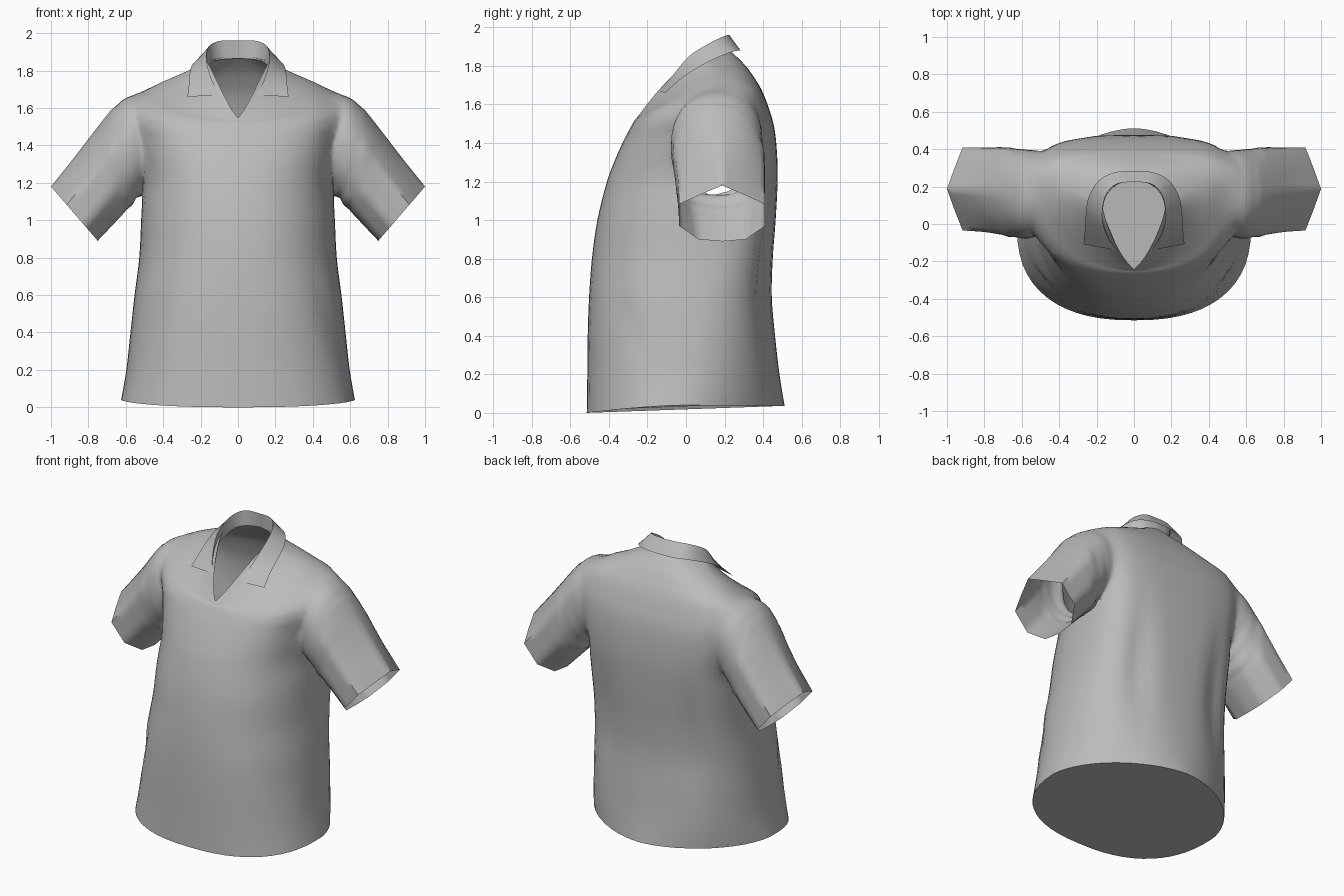
import bpy, bmesh, math
from mathutils import Vector

if "Cube" in bpy.data.objects:
    bpy.data.objects.remove(bpy.data.objects["Cube"])

cloth = bpy.data.materials.new("grey cloth")
cloth.use_nodes = True
GREY = (0.5, 0.5, 0.5, 1)
cloth.diffuse_color = GREY
cloth.node_tree.nodes["Principled BSDF"].inputs["Base Color"].default_value = GREY


def refine(rows, steps):
    """Smoothly fill in rows of numbers (Catmull-Rom)."""
    out = []
    last = len(rows) - 1
    for i in range(last):
        a, b, c, d = rows[max(i - 1, 0)], rows[i], rows[i + 1], rows[min(i + 2, last)]
        for k in range(steps):
            t = k / steps
            out.append([q + t * (r - p + t * (2 * p - 5 * q + 4 * r - s + t * (3 * (q - r) + s - p))) / 2
                        for p, q, r, s in zip(a, b, c, d)])
    return out + [list(rows[-1])]


def make_active(ob):
    bpy.ops.object.select_all(action='DESELECT')
    ob.select_set(True)
    bpy.context.view_layer.objects.active = ob


def shade(ob, angle):
    make_active(ob)
    bpy.ops.object.shade_smooth_by_angle(angle=math.radians(angle))


def loft(name, rings, solid=False, mirror=False):
    """Skin point rings into a capped solid, or point rows into an open sheet."""
    bm = bmesh.new()
    loops = [[bm.verts.new(p) for p in ring] for ring in rings]
    n = len(loops[0])
    for low, high in zip(loops, loops[1:]):
        for i in range(n if solid else n - 1):
            j = (i + 1) % n
            bm.faces.new((low[i], low[j], high[j], high[i]))
    if solid:
        bm.faces.new(loops[0][::-1])
        bm.faces.new(loops[-1])
    bmesh.ops.recalc_face_normals(bm, faces=bm.faces)
    mesh = bpy.data.meshes.new(name)
    bm.to_mesh(mesh)
    bm.free()
    mesh.materials.append(cloth)
    ob = bpy.data.objects.new(name, mesh)
    bpy.context.collection.objects.link(ob)
    if mirror:
        ob.modifiers.new("mirror", 'MIRROR')
    return ob


def spow(v, p):
    return math.copysign(abs(v) ** p, v)


def bump(v, centre, width):
    return math.exp(-((v - centre) / width) ** 2)


# Body: front y, front z, back y, back z, half width, side y, side z, front and back squareness
body_rows = [
    (-.515, 0, .512, .035, .625, -.02, .04, 2.4, 1.75),
    (-.512, .2, .485, .2, .597, 0, .2, 2.4, 2),
    (-.51, .4, .462, .4, .575, .02, .4, 2.4, 2.2),
    (-.503, .6, .445, .6, .553, .04, .6, 2.4, 2.4),
    (-.488, .8, .45, .8, .528, .07, .8, 2.3, 2.7),
    (-.46, 1, .465, 1, .518, .1, 1, 2.3, 3),
    (-.41, 1.2, .475, 1.2, .51, .14, 1.2, 2.3, 3.4),
    (-.365, 1.32, .472, 1.35, .53, .18, 1.34, 2.4, 3.4),
    (-.32, 1.42, .458, 1.48, .565, .2, 1.48, 2.4, 3.2),
    (-.285, 1.485, .43, 1.58, .59, .2, 1.58, 2.4, 3),
    (-.265, 1.52, .395, 1.67, .56, .2, 1.665, 2.2, 2.8),
    (-.25, 1.535, .36, 1.73, .45, .19, 1.72, 2, 2.5),
    (-.245, 1.545, .31, 1.8, .31, .16, 1.78, 1.7, 2.2),
    (-.24, 1.55, .235, 1.875, .165, .08, 1.845, 1.3, 2),
]


def body_ring(row, count=56):
    yf, zf, yb, zb, w, ys, zs, nf, nb = row
    ring = []
    for i in range(count):
        a = 2 * math.pi * i / count
        c, s = math.cos(a), math.sin(a)
        y_end, z_end, n = (yb, zb, nb) if s > 0 else (yf, zf, nf)
        h = abs(s) ** (2 / n)
        p = Vector((w * spow(c, 2 / n), ys + (y_end - ys) * h, zs + (z_end - zs) * h ** 1.5))
        # Soft drape folds down the back and slanting over the hips
        if s > 0:
            p.y -= .03 * bump(abs(p.x), .3, .07) * bump(p.z, .75, .4)
        else:
            p.y += .02 * bump(abs(p.x) + .33 * p.z, .64, .035) * bump(p.z, .45, .22)
        ring.append(p)
    return ring


body = loft("shirt_body", [body_ring(r) for r in refine(body_rows, 4)], solid=True)

# Sleeve: top x, top z, bottom x, bottom z, front y, back y
sleeve_rows = [
    (.40, 1.62, .40, 1.28, .02, .37),
    (.52, 1.675, .43, 1.24, -.03, .39),
    (.615, 1.655, .48, 1.19, -.08, .40),
    (.69, 1.575, .53, 1.125, -.08, .405),
    (.78, 1.46, .595, 1.055, -.06, .41),
    (.88, 1.33, .66, .985, -.045, .41),
    (1, 1.18, .75, .89, -.035, .41),
]
# Cuff outline, from the peaked top round to the flatter underside
half_cuff = [(0, 1), (.5, .68), (1, .33), (1, -.45), (.55, -.93), (0, -1)]
cuff = half_cuff + [(-v, u) for v, u in half_cuff[-2:0:-1]]


def sleeve_ring(row, t, per_side=4):
    tx, tz, bx, bz, y0, y1 = row
    top, bottom = Vector((tx, 0, tz)), Vector((bx, 0, bz))
    # Bunched creases around the armhole, fading towards the cuff and the top
    crease = .045 * math.sin(t * 44) * bump(t, .45, .17)
    count = len(cuff) * per_side
    ring = []
    for i in range(count):
        a = 2 * math.pi * i / count
        rounded = Vector((spow(math.sin(a), .85), spow(math.cos(a), .9)))
        side, f = divmod(i, per_side)
        corner, following = Vector(cuff[side]), Vector(cuff[(side + 1) % len(cuff)])
        shape = rounded.lerp(corner.lerp(following, f / per_side), t * t)
        v, u = shape * (1 + crease * (1 - shape.y) / 2)
        p = (top + bottom) / 2 + (top - bottom) / 2 * u
        p.y = (y0 + y1) / 2 + (y1 - y0) / 2 * v
        ring.append(p)
    return ring


rows = refine(sleeve_rows, 5)
sleeves = loft("sleeves", [sleeve_ring(r, i / (len(rows) - 1)) for i, r in enumerate(rows)],
               solid=True, mirror=True)

# Join the sleeves to the body
join = body.modifiers.new("join", 'BOOLEAN')
join.operation = 'UNION'
join.solver = 'EXACT'
join.object = sleeves
make_active(body)
bpy.ops.object.modifier_apply(modifier=join.name)
bpy.data.objects.remove(sleeves)

# Open the neck and cuffs, then soften the armhole seams
bm = bmesh.new()
bm.from_mesh(body.data)
caps = [f for f in bm.faces if len(f.verts) > 30 and f.calc_center_median().z > .5]
bmesh.ops.delete(bm, geom=caps, context='FACES_ONLY')
seam = [v for v in bm.verts if .44 < abs(v.co.x) < .66 and v.co.z > 1.14]
for _ in range(8):
    bmesh.ops.smooth_vert(bm, verts=seam, factor=.5,
                          use_axis_x=True, use_axis_y=True, use_axis_z=True)
bm.to_mesh(body.data)
bm.free()
shade(body, 50)

# Collar: neckline x y z, folded top edge x y z, outer edge x y z, from back to front
collar_rows = [
    (0, .232, 1.865, 0, .225, 1.96, 0, .283, 1.88),
    (.08, .215, 1.86, .09, .215, 1.96, .10, .277, 1.88),
    (.14, .17, 1.845, .145, .165, 1.94, .185, .235, 1.872),
    (.165, .09, 1.81, .167, .09, 1.90, .24, .15, 1.838),
    (.165, .01, 1.77, .167, .01, 1.845, .257, .06, 1.79),
    (.135, -.07, 1.69, .14, -.07, 1.75, .262, -.03, 1.73),
    (.09, -.135, 1.63, .095, -.14, 1.67, .27, -.108, 1.66),
]
fine = refine(collar_rows, 4)
collar = loft("collar", [[Vector(r[k:k + 3]) for r in fine] for k in (0, 3, 6)], mirror=True)
shade(collar, 30)

# Neck facing: the strip running from the collar down to the point of the opening
inner_edge = [(.095, -.14, 1.67), (.05, -.19, 1.605), (0, -.243, 1.545)]
outer_edge = [(.135, -.165, 1.60), (.085, -.2, 1.58), (0, -.255, 1.535)]
facing = loft("neck_facing", [inner_edge, outer_edge], mirror=True)
shade(facing, 40)
